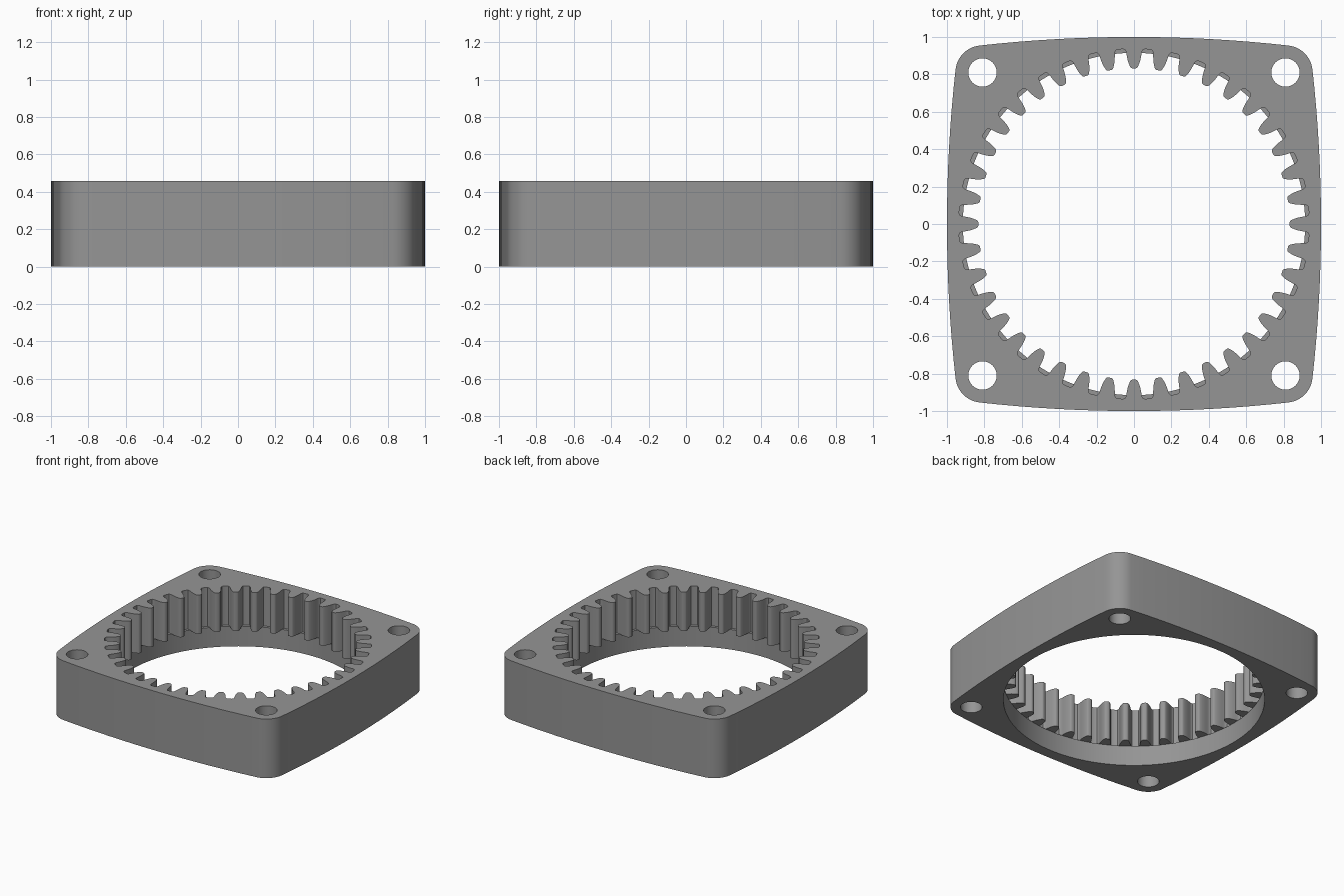
import bpy, bmesh, math
from mathutils import Vector

if "Cube" in bpy.data.objects:
    bpy.data.objects.remove(bpy.data.objects["Cube"])

H, LEDGE = 0.457, 0.155        # full height, bottom of the toothed zone
TEETH, BORE = 40, 0.915
PITCH = 2 * math.pi / TEETH
# half tooth from root to tip: (radius, half width); entry CROSS lies on the bore
FLANK = [(0.937, 0.060), (0.935, 0.051), (0.928, 0.045), (BORE, 0.041), (0.898, 0.038),
         (0.878, 0.034), (0.858, 0.028), (0.842, 0.021), (0.835, 0.016), (0.832, 0.010)]
CROSS = 3
ARC = 3                        # extra bore points between crossings

bm = bmesh.new()


def vert(x, y, z):
    return bm.verts.new((x, y, z))


def polar(r, a, z):
    return vert(r * math.cos(a), r * math.sin(a), z)


def copy_at(loop, z):
    return [vert(v.co.x, v.co.y, z) for v in loop]


def wall(lo, hi):
    for i in range(len(lo)):
        j = (i + 1) % len(lo)
        bm.faces.new((lo[i], lo[j], hi[j], hi[i]))


def cap(loops, up):
    edges = []
    for loop in loops:
        for i, v in enumerate(loop):
            w = loop[(i + 1) % len(loop)]
            edges.append(bm.edges.get((v, w)) or bm.edges.new((v, w)))
    bmesh.ops.triangle_fill(bm, use_beauty=True, edges=edges, normal=Vector((0, 0, up)))


# Outer outline: four bowed sides joined by rounded corners
R, C, CR = 7.46, 0.81, 0.145
tilt = math.asin(C / (R - CR))
pts = []
for k in range(4):
    q = k * math.pi / 2
    side = [(1 - R + R * math.cos(t), R * math.sin(t))
            for t in (tilt * (i / 8 - 1) for i in range(17))]
    corner = [(C + CR * math.cos(t), C + CR * math.sin(t))
              for t in (tilt + (math.pi / 2 - 2 * tilt) * i / 12 for i in range(1, 12))]
    for x, y in side + corner:
        pts.append((x * math.cos(q) - y * math.sin(q), x * math.sin(q) + y * math.cos(q)))
outer_lo = [vert(x, y, 0) for x, y in pts]
outer_hi = copy_at(outer_lo, H)
wall(outer_lo, outer_hi)

# Four bolt holes
holes_lo, holes_hi = [], []
for sx in (-1, 1):
    for sy in (-1, 1):
        lo = [vert(sx * C + 0.076 * math.cos(i * math.pi / 20),
                   sy * C + 0.076 * math.sin(i * math.pi / 20), 0) for i in range(40)]
        hi = copy_at(lo, H)
        wall(lo, hi)
        holes_lo.append(lo)
        holes_hi.append(hi)

# Tooth outline and bore circle at ledge height, sharing their crossing points
n = len(FLANK)
teeth, arcs_tooth, arcs_slot = [], [], []
half = FLANK[CROSS][1] / BORE
for k in range(TEETH):
    a = k * PITCH
    teeth.append([polar(r, a - w / r, LEDGE) for r, w in FLANK]
                 + [polar(r, a + w / r, LEDGE) for r, w in reversed(FLANK)])
    arcs_tooth.append([polar(BORE, a - half + 2 * half * i / (ARC + 1), LEDGE)
                       for i in range(1, ARC + 1)])
    arcs_slot.append([polar(BORE, a + half + (PITCH - 2 * half) * i / (ARC + 1), LEDGE)
                      for i in range(1, ARC + 1)])
gear_mid, bore_mid = [], []
for k in range(TEETH):
    t, nxt = teeth[k], teeth[(k + 1) % TEETH]
    b = 2 * n - 1 - CROSS
    gear_mid += t
    bore_mid += [t[CROSS]] + arcs_tooth[k] + [t[b]] + arcs_slot[k]
    # tooth underside, then floor of the gap beside it
    bm.faces.new(t[CROSS:b + 1] + arcs_tooth[k][::-1])
    bm.faces.new(t[b:] + nxt[:CROSS + 1] + arcs_slot[k][::-1])

# Toothed wall above, plain bore below
gear_hi = copy_at(gear_mid, H)
bore_lo = copy_at(bore_mid, 0)
wall(gear_mid, gear_hi)
wall(bore_lo, bore_mid)

# Top and bottom faces
cap([outer_hi, gear_hi] + holes_hi, 1)
cap([outer_lo, bore_lo] + holes_lo, -1)
bmesh.ops.recalc_face_normals(bm, faces=bm.faces[:])

mesh = bpy.data.meshes.new("ring_gear_housing")
bm.to_mesh(mesh)
bm.free()
ring = bpy.data.objects.new("ring_gear_housing", mesh)
bpy.context.collection.objects.link(ring)

grey = bpy.data.materials.new("grey metal")
grey.diffuse_color = (0.30, 0.30, 0.30, 1)
grey.use_nodes = True
grey.node_tree.nodes["Principled BSDF"].inputs["Base Color"].default_value = grey.diffuse_color
mesh.materials.append(grey)

bpy.context.view_layer.objects.active = ring
ring.select_set(True)
bpy.ops.object.shade_smooth_by_angle(angle=math.radians(30))
